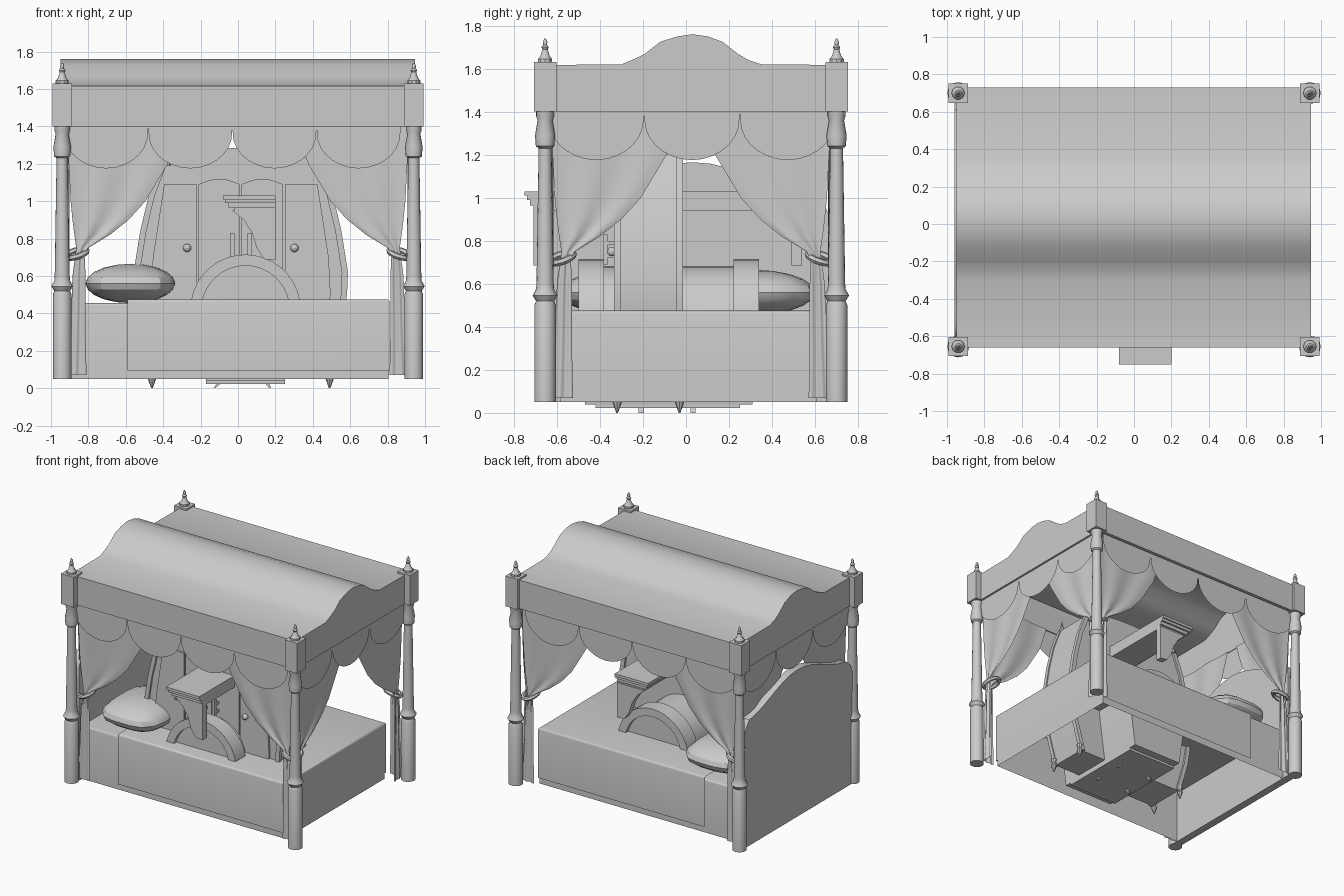
import bpy, bmesh, math
from mathutils import Vector

if "Cube" in bpy.data.objects:
    bpy.data.objects.remove(bpy.data.objects["Cube"])

def finish(name, bm, angle=35, fix=True):
    if fix:
        bmesh.ops.recalc_face_normals(bm, faces=bm.faces)
    me = bpy.data.meshes.new(name)
    bm.to_mesh(me)
    bm.free()
    me.shade_smooth()
    me.set_sharp_from_angle(angle=math.radians(angle))
    ob = bpy.data.objects.new(name, me)
    bpy.context.collection.objects.link(ob)
    return ob

def prism(name, pts, axis, a, b):
    """Outline pts: (x,z) along axis 'y', or (y,z) along axis 'x'."""
    bm = bmesh.new()
    put = (lambda p, t: (p[0], t, p[1])) if axis == 'y' else (lambda p, t: (t, p[0], p[1]))
    A = [bm.verts.new(put(p, a)) for p in pts]
    B = [bm.verts.new(put(p, b)) for p in pts]
    bm.faces.new(A)
    bm.faces.new(B[::-1])
    for i in range(len(pts)):
        j = (i + 1) % len(pts)
        bm.faces.new((A[i], A[j], B[j], B[i]))
    return finish(name, bm)

def box(name, x0, x1, y0, y1, z0, z1):
    return prism(name, [(x0, z0), (x1, z0), (x1, z1), (x0, z1)], 'y', y0, y1)

def lathe(name, prof, x, y, n=16):
    bm = bmesh.new()
    rings = [[bm.verts.new((x + r * math.cos(2 * math.pi * i / n), y + r * math.sin(2 * math.pi * i / n), z))
              for i in range(n)] for r, z in prof]
    for R, S in zip(rings, rings[1:]):
        for i in range(n):
            bm.faces.new((R[i], R[(i + 1) % n], S[(i + 1) % n], S[i]))
    bm.faces.new(rings[0])
    bm.faces.new(rings[-1])
    return finish(name, bm)

def sheet(name, rows, angle=60):
    bm = bmesh.new()
    V = [[bm.verts.new(p) for p in r] for r in rows]
    for R, S in zip(V, V[1:]):
        for i in range(len(R) - 1):
            bm.faces.new((R[i], R[i + 1], S[i + 1], S[i]))
    return finish(name, bm, angle)

def open_box(name, x0, x1, y0, y1, z0, z1, drop_left=False):
    """Box with no underside and softly rounded top edges."""
    bm = bmesh.new()
    bmesh.ops.create_cube(bm, size=1)
    for v in bm.verts:
        v.co = Vector((x1 if v.co.x > 0 else x0, y1 if v.co.y > 0 else y0, z1 if v.co.z > 0 else z0))
    edges = [e for e in bm.edges if min(v.co.z for v in e.verts) > z1 - .001]
    if drop_left:
        edges = [e for e in edges if max(v.co.x for v in e.verts) > x0 + .001]
    dead = [f for f in bm.faces if f.normal.z < -.5 or (drop_left and f.normal.x < -.5)]
    bmesh.ops.delete(bm, geom=dead, context='FACES_ONLY')
    bmesh.ops.bevel(bm, geom=edges, offset=.015, segments=3, profile=.5, affect='EDGES')
    return finish(name, bm, fix=False)

PX, Y0, Y1 = .94, -.655, .70        # post positions

# four posts with block and finial
for x in (-PX, PX):
    for y in (Y0, Y1):
        lathe("post", [(.05, .05), (.05, .5), (.042, .52), (.058, .545), (.042, .575), (.04, .6), (.03, 1.23),
                       (.043, 1.24), (.047, 1.29), (.035, 1.36), (.042, 1.38), (.042, 1.41)], x, y)
        box("post_block", x - .052, x + .052, y - .052, y + .052, 1.4, 1.63)
        lathe("finial", [(.035, 1.63), (.035, 1.645), (.022, 1.66), (.013, 1.69), (.018, 1.70), (.010, 1.71),
                         (.011, 1.725), (.003, 1.74)], x, y, 10)

# canopy: humped roof and fascia boards
hump = [(-.30, 1.62), (-.24, 1.645), (-.19, 1.67), (-.12, 1.725), (-.04, 1.75), (.03, 1.76),
        (.10, 1.75), (.17, 1.725), (.24, 1.67), (.29, 1.64), (.35, 1.62)]
roof = [(Y0, 1.617)] + hump + [(Y1 + .03, 1.617)]
sheet("canopy_roof", [[(x, y, z) for y, z in roof] for x in (-.95, .94)], 40)
for x in (-.95, .92):
    prism("side_fascia", [(Y0, 1.4)] + roof + [(Y1, 1.4)], 'x', x, x + .025)
for y in (Y0 - .005, Y1 + .005):
    box("long_fascia", -PX, PX, y, y + .025, 1.4, 1.617)

# scalloped valances and corner curtains, as sheets along an edge
def valance(place, length, n):
    top, low = [], []
    for k in range(n * 14 + 1):
        t = (1 - math.cos(math.pi * (k % 14) / 14)) / 2     # denser near the cusps
        u = min(length, length / n * (k // 14 + t))
        top.append(place(u, 1.42, 0))
        low.append(place(u, 1.39 - .215 * math.sin(math.pi * t) ** .38, 0))
    sheet("valance", [top, low])

OUTER = [(1.4, .03, .63), (1.3, .03, .60), (1.2, .035, .565), (1.1, .04, .505), (1.0, .045, .445), (.9, .055, .355),
         (.82, .065, .255), (.75, .075, .14), (.71, .07, .12), (.6, .055, .125), (.3, .045, .125), (.07, .03, .13)]

def curtain(place):
    rows = []
    for z, a, b in OUTER:
        rows.append([place(a + (b - a) * i / 16, z, .005 * math.sin(i * math.pi / 4)) for i in range(17)])
    sheet("curtain", rows)

for s, y in ((1, Y0 + .012), (-1, Y1 - .012)):
    valance(lambda u, z, w: (-.93 + u, y, z), 1.80, 4)
    for d in (1, -1):
        curtain(lambda u, z, w: (d * (-PX + u), y + s * (.022 + w), z))
for s, x in ((1, -PX), (-1, PX)):
    valance(lambda u, z, w: (x + s * .01, -.64 + u, z), 1.335, 3)
    for y, d in ((Y0, 1), (Y1, -1)):
        curtain(lambda u, z, w: (x + s * (.03 + w), y + d * u, z))
        # tie-back band around each corner bundle
        bpy.ops.mesh.primitive_torus_add(major_segments=16, minor_segments=6, major_radius=.06, minor_radius=.016,
                                         location=(x + s * .075, y + d * .075, .72), rotation=(d * .3, -s * .3, 0))
        bpy.context.object.name = "curtain_tie"

# bed base, blanket, headboard
open_box("mattress", -.91, .805, -.585, .61, .05, .455)
open_box("blanket", -.59, .81, -.595, .62, .095, .475, True)
head = [(Y0 + .03, .05), (Y1 - .03, .05), (Y1 - .03, .90), (Y1 - .05, .955)]
for i in range(15):
    y = .58 - 1.16 * i / 14
    head.append((.03 + y, 1.165 - .165 * (1 - math.cos(y * math.pi / .64)) / 2))
head += [(Y0 + .05, .955), (Y0 + .03, .90)]
prism("headboard", head, 'x', -.96, -.90)

# two pillows with pinched rims
def pillow(cx, cy, cz, ax, ay, az):
    bm = bmesh.new()
    bmesh.ops.create_uvsphere(bm, u_segments=20, v_segments=10, radius=1)
    for v in bm.verts:
        c = v.co
        r = math.hypot(c.x, c.y)
        k = 1
        if r > 1e-4:    # push the round outline toward a rectangle
            k = 1 / (abs(c.x / r) ** 3.5 + abs(c.y / r) ** 3.5) ** (1 / 3.5)
        v.co = Vector((cx + ax * c.x * k, cy + ay * c.y * k, cz + az * c.z))
    finish("pillow", bm, 30)
for y in (-.30, .315):
    pillow(-.575, y, .56, .24, .285, .105)

# wardrobe standing inside the bed, with swelling sides and arched top
W = [(.46, .06), (.53, .3), (.56, .5), (.565, .62), (.53, .84), (.485, 1.03), (.42, 1.2)]
CX = .015
crown = [(CX + .38 * math.cos(math.pi * i / 12), 1.2 + .085 * math.sin(math.pi * i / 12)) for i in range(13)]
prism("wardrobe_body", [(CX + w, z) for w, z in W] + crown + [(CX - w, z) for w, z in W[::-1]], 'y', -.32, -.03)
for s in (-1, 1):
    for y in (-.335, -.045):
        prism("wardrobe_edge", [(CX + s * (w + .008), z) for w, z in W] +
              [(CX + s * (w - .025), z) for w, z in W[::-1]], 'y', y, y + .03)
        lathe("wardrobe_foot", [(.004, 0), (.022, .05), (.014, .07), (.025, .1)], CX + s * .475, y + .015, 8)
        lathe("wardrobe_finial", [(.025, 1.19), (.025, 1.21), (.01, 1.24), (.002, 1.29)], CX + s * .40, y + .015, 8)
    prism("wardrobe_door", [(CX + s * .235, .12), (CX + s * .42, .12), (CX + s * .48, .5), (CX + s * .47, .7),
                            (CX + s * .41, 1.09), (CX + s * .235, 1.09)], 'y', -.335, -.3)
    bpy.ops.mesh.primitive_uv_sphere_add(segments=12, ring_count=8, radius=.022, location=(CX + s * .287, -.345, .75))
    bpy.context.object.name = "door_knob"
    # middle doors with a rounded head
    mid = [(CX + s * .005, .12), (CX + s * .225, .12)]
    mid += [(CX + s * (.225 - .0275 * i), 1.09 + .03 * math.sin(math.pi * i / 8)) for i in range(9)]
    prism("middle_door", mid, 'y', -.33, -.3)
    box("door_handle", CX + s * .047 - .012, CX + s * .047 + .012, -.385, -.365, .69, .83)
    for z in (.72, .78):
        box("handle_stem", CX + s * .047 - .008, CX + s * .047 + .008, -.37, -.32, z, z + .02)

# barrel-lidded chest
def arc(r, n=18):
    return [(.04 + r * math.cos(math.pi * i / n), .42 + r * math.sin(math.pi * i / n)) for i in range(n + 1)]
prism("chest", [(-.17, .04), (.25, .04)] + arc(.262), 'y', -.47, .31)
box("chest_base", -.17, .25, -.42, .25, .022, .06)
for y in (-.5, .22):
    prism("chest_band", arc(.295) + arc(.235)[::-1], 'y', y, y + .12)
for x, s in ((-.11, -1), (.14, 1)):
    for y in (-.22, .02):
        prism("chest_foot", [(x, .03), (x + .025, .03), (x + .012 + s * .025, 0), (x + .004 + s * .025, 0)],
              'y', y, y + .025)

# stepped mantel shelf running front to back, with end corbels
for x, m, z0, z1 in ((-.08, 0, 1.01, 1.03), (-.07, .01, .99, 1.01), (-.05, .025, .965, .99), (-.02, .04, .94, .965)):
    box("mantel_shelf", x, .2, -.75 + m, .57 - m, z0, z1)
corbel = [(.2, .95), (-.03, .95), (.03, .90), (.075, .83), (.10, .75), (.14, .69), (.2, .685)]
for y in (-.71, .49):
    prism("mantel_corbel", corbel, 'y', y, y + .05)
